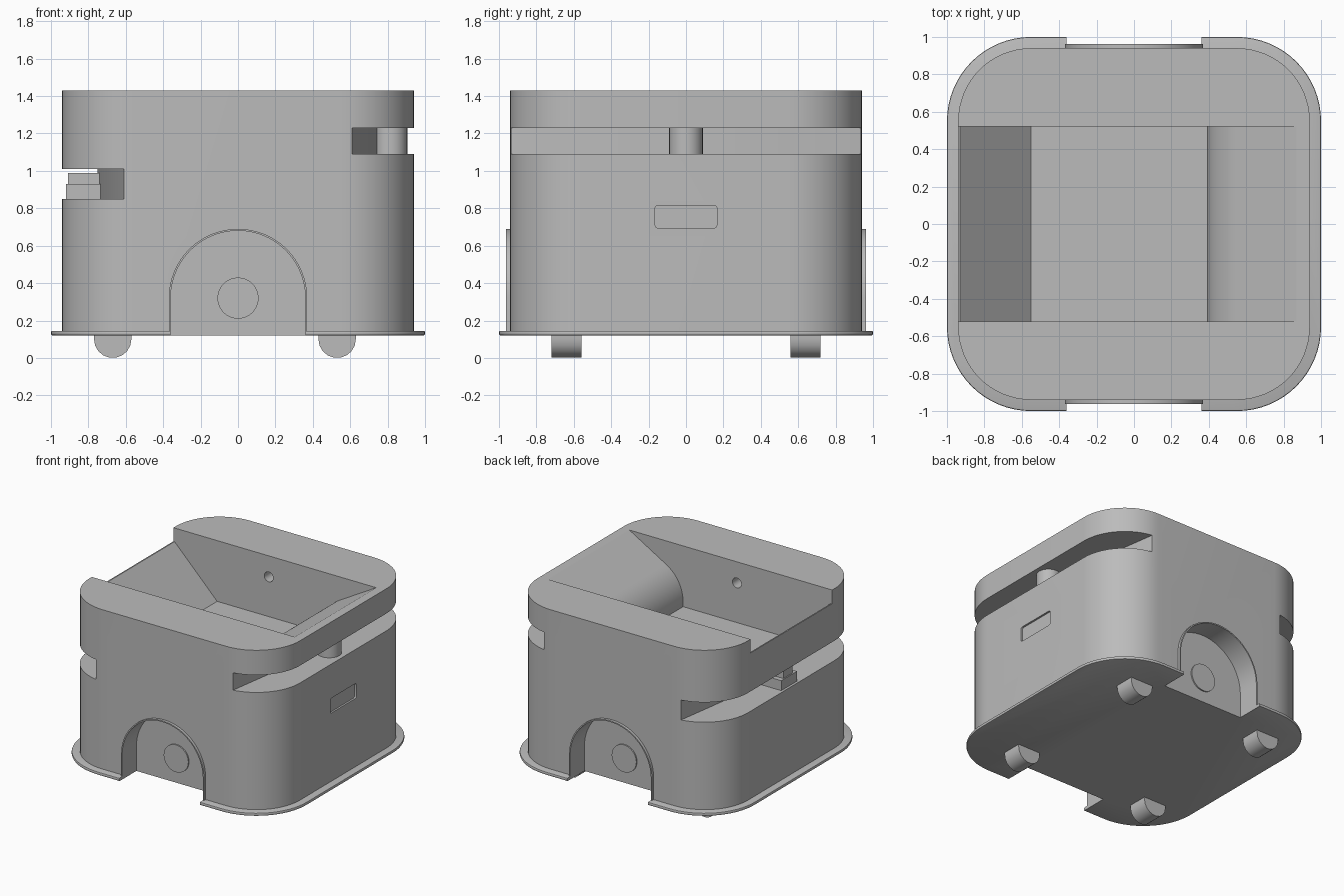
import bpy
import bmesh
from math import sin, cos, pi, radians, tan

old = bpy.data.objects.get("Cube")
if old:
    bpy.data.objects.remove(old)

grey = bpy.data.materials.new("plain grey")
grey.use_nodes = True
grey.diffuse_color = (0.5, 0.5, 0.5, 1)
grey.node_tree.nodes["Principled BSDF"].inputs["Base Color"].default_value = (0.5, 0.5, 0.5, 1)

PLACE = {
    "x": lambda u, v, w: (w, u, v),
    "y": lambda u, v, w: (u, w, v),
    "z": lambda u, v, w: (u, v, w),
}


def arc(cx, cy, r, start, end, steps):
    """Points on an arc, angles in degrees."""
    angles = [radians(start + (end - start) * i / steps) for i in range(steps + 1)]
    return [(cx + r * cos(a), cy + r * sin(a)) for a in angles]


def rounded_rect(hx, hy, r, steps, cx=0, cy=0):
    pts = []
    for i, (sx, sy) in enumerate([(1, 1), (-1, 1), (-1, -1), (1, -1)]):
        pts += arc(cx + sx * (hx - r), cy + sy * (hy - r), r, 90 * i, 90 * i + 90, steps)
    return pts


def prism(name, pts, axis, lo, hi):
    """Extrude a closed profile along an axis."""
    bm = bmesh.new()
    place = PLACE[axis]
    rings = [[bm.verts.new(place(u, v, w)) for u, v in pts] for w in (lo, hi)]
    n = len(pts)
    for ring in rings:
        bm.faces.new(ring)
    for i in range(n):
        j = (i + 1) % n
        bm.faces.new((rings[0][i], rings[0][j], rings[1][j], rings[1][i]))
    bmesh.ops.recalc_face_normals(bm, faces=bm.faces)
    mesh = bpy.data.meshes.new(name)
    bm.to_mesh(mesh)
    bm.free()
    mesh.materials.append(grey)
    obj = bpy.data.objects.new(name, mesh)
    bpy.context.collection.objects.link(obj)
    return obj


def apply_modifiers(obj):
    bpy.context.view_layer.update()
    graph = bpy.context.evaluated_depsgraph_get()
    mesh = bpy.data.meshes.new_from_object(obj.evaluated_get(graph))
    obj.modifiers.clear()
    obj.data = mesh


def cut(obj, cutters):
    for cutter in cutters:
        mod = obj.modifiers.new("cut", "BOOLEAN")
        mod.operation = "DIFFERENCE"
        mod.solver = "EXACT"
        mod.object = cutter
        apply_modifiers(obj)


def circle(cx, cy, r, steps):
    return arc(cx, cy, r, 0, 360, steps)[:-1]


def arch(r, bottom):
    return [(-r, bottom), (r, bottom)] + arc(0, 0.32, r, 0, 180, 32)


# Main shell and rounded base plate
body = prism("body", rounded_rect(0.94, 0.94, 0.39, 16), "z", 0.13, 1.43)
base = prism("base_plate", rounded_rect(1, 1, 0.45, 16), "z", 0.12, 0.145)
bevel = base.modifiers.new("soft_edge", "BEVEL")
bevel.width = 0.008
bevel.segments = 2
apply_modifiers(base)

# Hopper: sloped lip on the right, rounded ramp on the left
ramp = arc(0.69, 0.98, 0.3, 180, 120, 12)
hopper = prism(
    "hopper_cutter",
    [(-1.1, 1.6), (-1.1, 1.32), (-0.93, 1.32), (-0.55, 0.94), (0.39, 0.94)]
    + ramp + [(0.87, 1.43), (0.87 + 0.17 / tan(radians(30)), 1.6)],
    "y", -0.52, 0.52)
pin_hole = prism("pin_hole_cutter", circle(-0.09, 1.26, 0.04, 20), "y", -0.62, 0.62)


# Side slots with a shallow V-shaped inner wall
def slot(name, side, lo, hi):
    pts = [(0.61, -1.1), (0.61, -0.94), (0.75, 0), (0.61, 0.94),
           (0.61, 1.1), (1.2, 1.1), (1.2, -1.1)]
    return prism(name, [(side * x, y) for x, y in pts], "z", lo, hi)


left_slot = slot("left_slot_cutter", 1, 1.09, 1.23)
right_slot = slot("right_slot_cutter", -1, 0.85, 1.01)
panel = prism("panel_cutter", rounded_rect(0.165, 0.06, 0.015, 4, 0, 0.755), "x", 0.925, 1.1)
cutters = [hopper, pin_hole, left_slot, right_slot, panel]
cut(body, cutters)

# Wheel arches, front and back
parts = [body, base]
for side, label in ((-1, "front"), (1, "back")):
    recess = prism(label + "_arch_cutter", arch(0.36, 0), "y", side * 0.78, side * 1.2)
    rim = prism(label + "_arch_rim", arch(0.37, 0.12), "y", side * 0.85, side * 0.962)
    for obj in (body, base, rim):
        cut(obj, [recess])
    hub = prism(label + "_hub", circle(0, 0.32, 0.11, 32), "y", side * 0.75, side * 0.79)
    parts += [rim, hub]
    cutters.append(recess)

    # Half-round feet
    for x, which in ((-0.67, "right"), (0.53, "left")):
        foot = arc(x, 0.1, 0.1, 180, 360, 9)
        foot += [(x + 0.1, 0.125), (x - 0.1, 0.125)]
        parts.append(prism(f"{label}_{which}_foot", foot, "y", side * 0.56, side * 0.72))

# Post in the left slot and stepped latch in the right slot
parts.append(prism("slot_post", circle(0.815, 0, 0.09, 32), "z", 1.07, 1.25))
for name, outer, half, lo, hi in (("latch_base", -0.92, 0.1, 0.84, 0.93),
                                  ("latch_top", -0.91, 0.06, 0.92, 0.99)):
    pts = [(outer, -half), (-0.72, -half), (-0.72, half), (outer, half)]
    parts.append(prism(name, pts, "z", lo, hi))

for cutter in cutters:
    bpy.data.objects.remove(cutter)

# Smooth the curved walls, keep the edges crisp
bpy.ops.object.select_all(action="DESELECT")
for obj in parts:
    obj.select_set(True)
bpy.context.view_layer.objects.active = body
bpy.ops.object.shade_smooth_by_angle(angle=radians(25))
